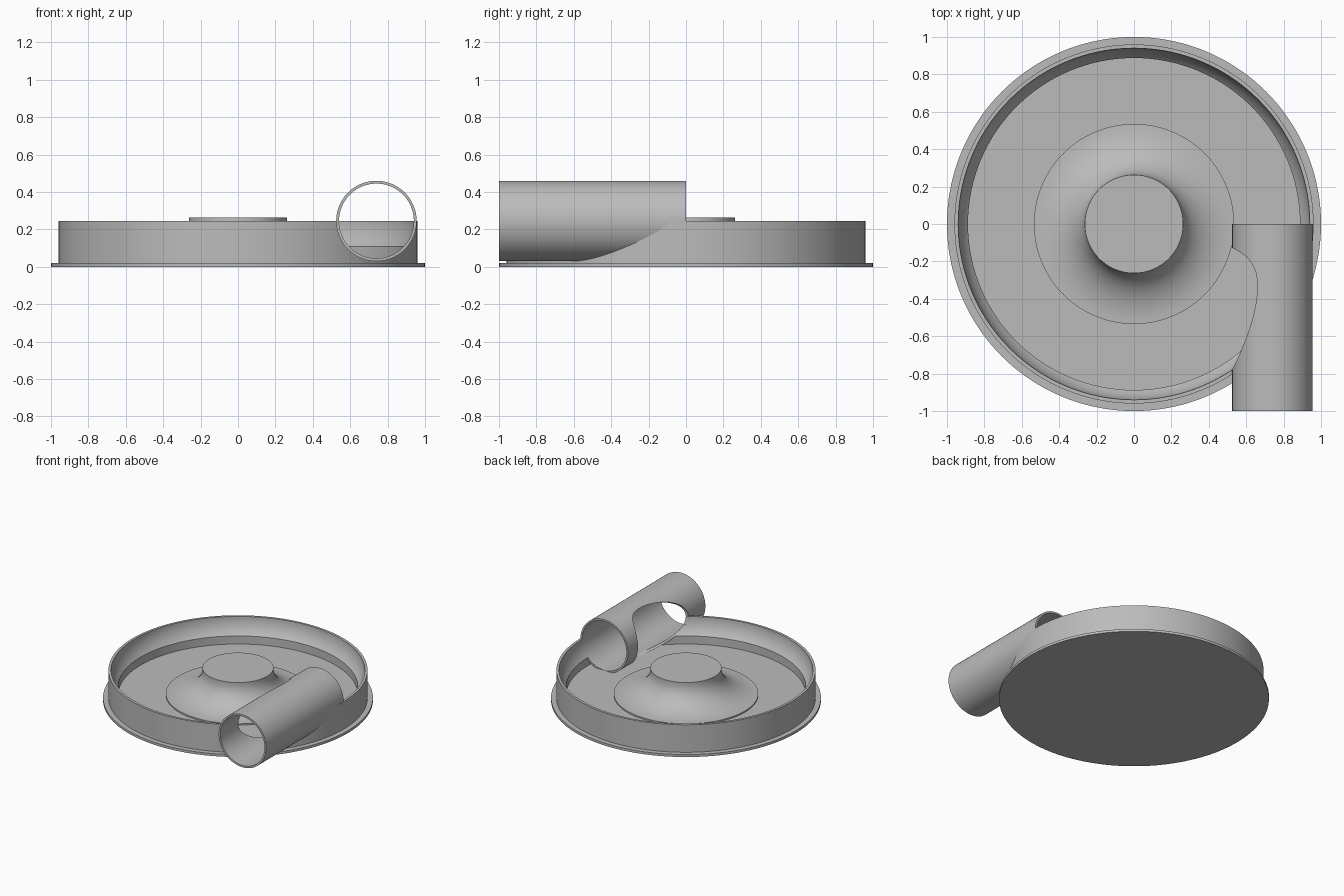
import bpy, bmesh, math
from mathutils import Matrix

if "Cube" in bpy.data.objects:
    bpy.data.objects.remove(bpy.data.objects["Cube"])

TAU = 2 * math.pi
AXIS_Z = 0.245      # height of the channel and pipe axis
RING_R = 0.74       # radius of the channel's centre line
BORE = 0.20         # channel and pipe inner radius
PIPE = 0.215        # pipe outer radius
FLOOR = 0.044       # channel floor height

grey = bpy.data.materials.new("plain grey")
grey.diffuse_color = (0.5, 0.5, 0.5, 1)
grey.use_nodes = True
grey.node_tree.nodes["Principled BSDF"].inputs["Base Color"].default_value = grey.diffuse_color


def make_object(name, bm):
    bmesh.ops.recalc_face_normals(bm, faces=bm.faces)
    mesh = bpy.data.meshes.new(name)
    bm.to_mesh(mesh)
    bm.free()
    mesh.materials.append(grey)
    obj = bpy.data.objects.new(name, mesh)
    bpy.context.collection.objects.link(obj)
    return obj


def lathe(name, profile, steps=144, closed=False):
    """Spin (radius, z) points around the z axis; open profiles get end caps."""
    bm = bmesh.new()
    rings = [[bm.verts.new((r * math.cos(TAU * i / steps), r * math.sin(TAU * i / steps), z))
              for i in range(steps)] for r, z in profile]
    pairs = list(zip(rings, rings[1:]))
    if closed:
        pairs.append((rings[-1], rings[0]))
    else:
        bm.faces.new(rings[0])
        bm.faces.new(rings[-1])
    for a, b in pairs:
        for i in range(steps):
            j = (i + 1) % steps
            bm.faces.new((a[i], a[j], b[j], b[i]))
    return make_object(name, bm)


def lay_along_y(obj):
    # local z becomes -y, so the pipe runs from y = 0 to the front
    obj.data.transform(Matrix.Translation((RING_R, 0, AXIS_Z)) @ Matrix.Rotation(math.pi / 2, 4, 'X'))


def cut(obj, cutter):
    mod = obj.modifiers.new("cut", 'BOOLEAN')
    mod.operation = 'DIFFERENCE'
    mod.solver = 'EXACT'
    mod.object = cutter
    graph = bpy.context.evaluated_depsgraph_get()
    mesh = bpy.data.meshes.new_from_object(obj.evaluated_get(graph))
    obj.modifiers.clear()
    obj.data = mesh
    bpy.data.objects.remove(cutter)


# Housing: flange, outer wall, rounded channel wall, floor and flared hub
profile = [(1.0, 0), (1.0, 0.02), (0.96, 0.02), (0.96, AXIS_Z)]
low = math.asin((AXIS_Z - 0.11) / BORE)
for i in range(11):
    a = -low * i / 10
    profile.append((RING_R + BORE * math.cos(a), AXIS_Z + BORE * math.sin(a)))
profile += [(profile[-1][0], FLOOR), (0.535, FLOOR)]
for i in range(17):
    a = math.pi / 2 * i / 16
    profile.append((0.535 - 0.272 * math.sin(a), 0.25 - 0.195 * math.cos(a)))
profile.append((0.263, 0.265))
housing = lathe("housing", profile)

# Outlet bore through the housing wall
bore = lathe("bore_cutter", [(BORE + 0.001, 0), (BORE + 0.001, 1.1)], 96)
lay_along_y(bore)
cut(housing, bore)

# Outlet pipe, opened where it meets the ring channel
pipe = lathe("outlet_pipe", [(PIPE, 0), (PIPE, 1), (BORE, 1), (BORE, 0)], 96, closed=True)
lay_along_y(pipe)
channel = lathe("channel_cutter",
                [(RING_R + 0.1995 * math.cos(TAU * i / 64), AXIS_Z + 0.1995 * math.sin(TAU * i / 64))
                 for i in range(64)], 144, closed=True)
cut(pipe, channel)

# Smooth shading with crisp edges
for obj in (housing, pipe):
    bpy.ops.object.select_all(action='DESELECT')
    obj.select_set(True)
    bpy.context.view_layer.objects.active = obj
    bpy.ops.object.shade_smooth_by_angle(angle=math.radians(25))
